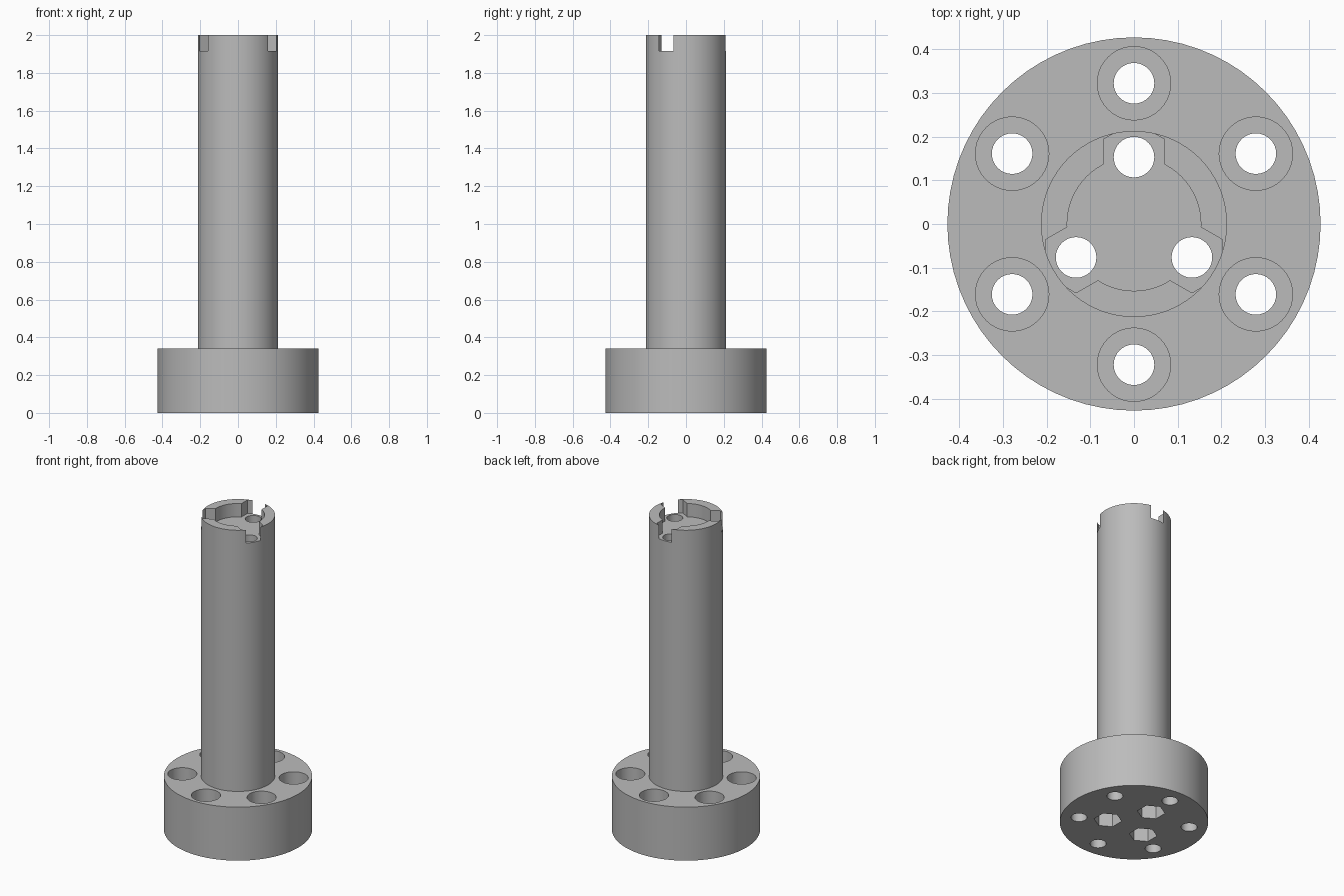
import bpy
import bmesh
import math

cube = bpy.data.objects.get("Cube")
if cube:
    bpy.data.objects.remove(cube, do_unlink=True)

# Main dimensions
HEIGHT, BASE_TOP = 2.0, 0.34
BASE_R, POST_R = 0.427, 0.213
HOLE_R, BORE_R, HEX_R = 0.0465, 0.084, 0.081
BOLT_RING, NUT_RING = 0.322, 0.153
POCKET_Z, BORE_Z, NUT_Z = 1.915, 0.17, 0.17

grey = bpy.data.materials.new("plain_grey")
grey.use_nodes = True
colour = (0.5, 0.5, 0.5, 1)
grey.diffuse_color = colour
grey.node_tree.nodes["Principled BSDF"].inputs["Base Color"].default_value = colour


def add_object(name, bm):
    bmesh.ops.recalc_face_normals(bm, faces=bm.faces)
    mesh = bpy.data.meshes.new(name)
    bm.to_mesh(mesh)
    bm.free()
    obj = bpy.data.objects.new(name, mesh)
    bpy.context.collection.objects.link(obj)
    mesh.materials.append(grey)
    return obj


def lathe(name, profile, sides):
    bm = bmesh.new()
    verts = [bm.verts.new((r, 0, z)) for r, z in profile]
    edges = [bm.edges.new(pair) for pair in zip(verts, verts[1:])]
    bmesh.ops.spin(bm, geom=verts + edges, cent=(0, 0, 0), axis=(0, 0, 1),
                   angle=math.tau, steps=sides, use_merge=True)
    bmesh.ops.remove_doubles(bm, verts=bm.verts, dist=1e-5)
    # Close the two open ends
    bmesh.ops.holes_fill(bm, edges=[e for e in bm.edges if e.is_boundary], sides=0)
    return add_object(name, bm)


def cut_prism(body, x, y, radius, low, high, sides, turn=0.0):
    """Subtract an upright prism from the body."""
    bm = bmesh.new()
    ring = [bm.verts.new((x + radius * math.cos(turn + math.tau * i / sides),
                          y + radius * math.sin(turn + math.tau * i / sides), low))
            for i in range(sides)]
    face = bm.faces.new(ring)
    top = bmesh.ops.extrude_face_region(bm, geom=[face])["geom"]
    bmesh.ops.translate(bm, vec=(0, 0, high - low),
                        verts=[g for g in top if isinstance(g, bmesh.types.BMVert)])
    cutter = add_object("cutter", bm)
    cutter.hide_render = True
    mod = body.modifiers.new("cut", "BOOLEAN")
    mod.operation, mod.solver, mod.object = "DIFFERENCE", "EXACT", cutter
    graph = bpy.context.evaluated_depsgraph_get()
    result = bpy.data.meshes.new_from_object(body.evaluated_get(graph))
    body.modifiers.clear()
    body.data = result
    bpy.data.objects.remove(cutter, do_unlink=True)


def around(count, radius):
    for i in range(count):
        a = math.pi / 2 + math.tau * i / count
        yield radius * math.cos(a), radius * math.sin(a)


# Round base and tall post in one turned body
post = lathe("flanged_post", [(BASE_R, 0), (BASE_R, BASE_TOP),
                              (POST_R, BASE_TOP), (POST_R, HEIGHT)], 72)

# Round pocket in the top of the post
cut_prism(post, 0, 0, NUT_RING, POCKET_Z, HEIGHT + 0.1, 72)

# Three long holes with hexagonal recesses at both ends
for x, y in around(3, NUT_RING):
    cut_prism(post, x, y, HEX_R, POCKET_Z, HEIGHT + 0.1, 6, math.pi / 6)
    cut_prism(post, x, y, HEX_R, -0.1, NUT_Z, 6, math.pi / 6)
    cut_prism(post, x, y, HOLE_R, -0.1, HEIGHT + 0.1, 32)

# Six counterbored bolt holes through the base
for x, y in around(6, BOLT_RING):
    cut_prism(post, x, y, BORE_R, BORE_Z, BASE_TOP + 0.1, 40)
    cut_prism(post, x, y, HOLE_R, -0.1, BASE_TOP + 0.1, 32)

# Smooth the round walls and keep the rims crisp
bpy.ops.object.select_all(action="DESELECT")
post.select_set(True)
bpy.context.view_layer.objects.active = post
bpy.ops.object.shade_smooth_by_angle(angle=math.radians(30))
